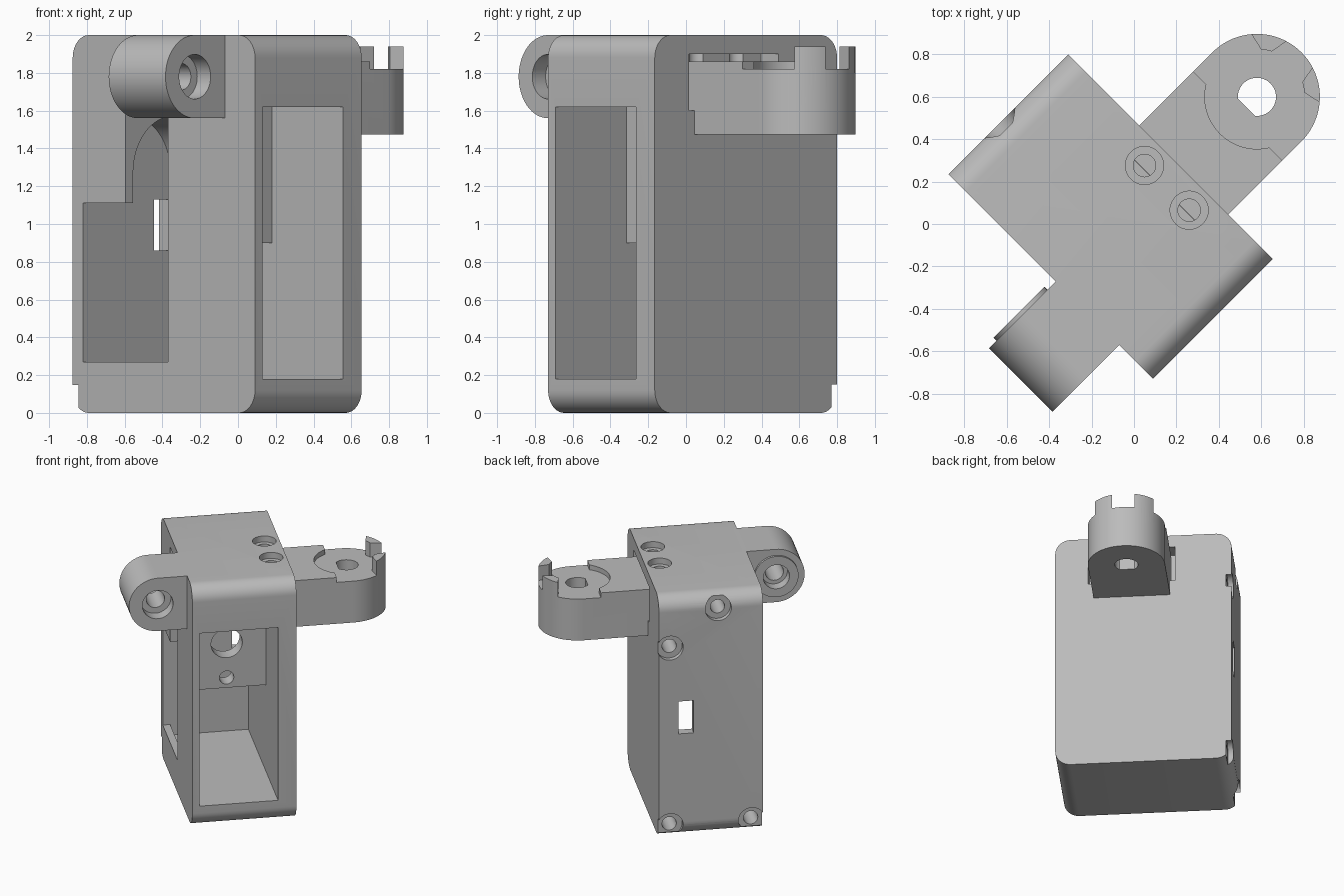
import bpy, bmesh, math
from mathutils import Matrix

if "Cube" in bpy.data.objects:
    bpy.data.objects.remove(bpy.data.objects["Cube"], do_unlink=True)

grey = bpy.data.materials.new("plain_grey")
grey.use_nodes = True
COLOUR = (0.5, 0.5, 0.5, 1)
grey.diffuse_color = COLOUR
grey.node_tree.nodes["Principled BSDF"].inputs["Base Color"].default_value = COLOUR

# Everything is built square to the axes, then turned 45 degrees at the end
PLACE = {"x": lambda p, q, t: (t, p, q),
         "y": lambda p, q, t: (p, t, q),
         "z": lambda p, q, t: (p, q, t)}


def prism(name, profile, axis, a, b):
    """Extrude a closed 2D profile along an axis from a to b."""
    bm = bmesh.new()
    low, high = ([bm.verts.new(PLACE[axis](p, q, t)) for p, q in profile] for t in (a, b))
    n = len(profile)
    bm.faces.new(low)
    bm.faces.new(high)
    for i in range(n):
        j = (i + 1) % n
        bm.faces.new((low[i], low[j], high[j], high[i]))
    bmesh.ops.recalc_face_normals(bm, faces=bm.faces)
    mesh = bpy.data.meshes.new(name)
    bm.to_mesh(mesh)
    bm.free()
    mesh.materials.append(grey)
    obj = bpy.data.objects.new(name, mesh)
    bpy.context.collection.objects.link(obj)
    return obj


def box(x0, x1, y0, y1, z0, z1):
    return prism("box", [(x0, y0), (x1, y0), (x1, y1), (x0, y1)], "z", z0, z1)


def arc(cx, cy, r, start, end, steps):
    return [(cx + r * math.cos(math.radians(start + (end - start) * i / steps)),
             cy + r * math.sin(math.radians(start + (end - start) * i / steps)))
            for i in range(steps + 1)]


def rod(cx, cy, r, axis, a, b):
    return prism("rod", arc(cx, cy, r, 0, 360, 48)[:-1], axis, a, b)


def combine(target, tool, operation="DIFFERENCE"):
    mod = target.modifiers.new("combine", "BOOLEAN")
    mod.operation, mod.solver, mod.object = operation, "EXACT", tool
    tool.hide_render = True
    bpy.context.view_layer.objects.active = target
    bpy.ops.object.modifier_apply(modifier=mod.name)
    bpy.data.objects.remove(tool, do_unlink=True)


# Housing: rounded block
R, Y0, Y1, X0, X1 = 0.12, -0.58, 0.785, -0.4525, 0.346
outline = (arc(Y1 - R, 2 - R, R, 0, 90, 10) + arc(Y0 + R, 2 - R, R, 90, 180, 10)
           + arc(Y0 + R, R, R, 180, 270, 10) + arc(Y1 - R, R, R, 270, 360, 10))
housing = prism("housing", outline, "x", X0, X1)

# Hinge lug with a raised washer face
HX, HZ = -0.678, 1.78
lug = [(-0.43, 2.0)] + arc(HX, HZ, 0.22, 90, 270, 32) + [(-0.43, 1.56)]
combine(housing, prism("lug", lug, "y", -0.355, 0.07), "UNION")
combine(housing, rod(HX, HZ, 0.17, "y", 0.05, 0.09), "UNION")
combine(housing, rod(HX, HZ, 0.07, "y", -0.5, 0.2))
combine(housing, rod(HX, HZ, 0.118, "y", -0.5, -0.255))
combine(housing, rod(HX, HZ, 0.1, "y", 0.0, 0.2))

# Motor cavity: front bay, lower bay, rear bay and arched end
CX0, CX1, AZ = -0.396, 0.205, 1.27
MID = (CX0 + CX1) / 2
combine(housing, box(CX0, CX1, -0.7, -0.05, 0.18, 1.62))
combine(housing, box(CX0, CX1, -0.06, 0.71, 0.18, 0.9))
combine(housing, box(CX0, CX1, 0.07, 0.389, 0.88, 1.62))
arch = [(CX0, 0.85), (CX1, 0.85)] + arc(MID, AZ, (CX1 - CX0) / 2, 0, 180, 32)
combine(housing, prism("arch", arch, "y", 0.38, 0.71))

# Shaft hole and locating hole in the inner mounting plate
combine(housing, rod(MID, AZ, 0.12, "y", -0.1, 0.1))
combine(housing, rod(MID, 0.985, 0.055, "y", -0.1, 0.1))

# Side opening, hinge clearance slot and cable window
combine(housing, box(-0.6, -0.39, 0.0705, 0.707, 0.27, 1.11))
combine(housing, box(-0.458, -0.25, 0.0705, 0.389, 1.09, 1.9))
combine(housing, box(0.08, 0.195, 0.65, 0.9, 0.86, 1.13))

# Counterbored screw holes on the end face, lower two open to the sides
for x, z in ((0.26, 0.1), (-0.365, 0.1), (0.26, 1.58), (-0.11, 1.88)):
    combine(housing, rod(x, z, 0.1, "y", 0.743, 0.9))
    combine(housing, rod(x, z, 0.055, "y", 0.5, 0.9))
for a, b in ((0.26, 0.4), (-0.5, -0.365)):
    combine(housing, box(a, b, 0.743, 0.9, -0.1, 0.115))

# Pocket for the arm and its two clamp screws
combine(housing, box(0.215, 0.4, -0.325, 0.347, 1.6, 1.9))
for y in (0.16, -0.138):
    combine(housing, rod(0.23, y, 0.09, "z", 1.95, 2.1))
    combine(housing, rod(0.23, y, 0.053, "z", 1.7, 2.1))

# Output arm with a round end, recessed seat, gripping claws and a flatted bore
AX, AY, AR = 0.834, 0.014, 0.297
shape = [(0.216, AY + AR), (0.216, AY - AR)] + arc(AX, AY, AR, -90, 90, 40)
arm = prism("output_arm", shape, "z", 1.475, 1.86)
combine(arm, box(0.707, 1.3, -0.5, 0.5, 1.82, 2))
combine(arm, rod(AX, AY, 0.246, "z", 1.82, 2))
for side in (1, -1):
    claw = (arc(AX, AY, AR, side * 17, side * 50, 10)
            + arc(AX, AY, 0.225, side * 40, side * 27, 5))
    combine(arm, prism("claw", claw, "z", 1.8, 1.94), "UNION")
bore = arc(AX, AY, 0.09, -140, 140, 36)
combine(arm, prism("bore", bore, "z", 1.3, 2.1))

# Turn to the final heading and smooth the curved walls
for obj in (housing, arm):
    obj.data.transform(Matrix.Rotation(math.radians(45), 4, "Z"))
    bpy.ops.object.select_all(action="DESELECT")
    obj.select_set(True)
    bpy.context.view_layer.objects.active = obj
    bpy.ops.object.shade_smooth_by_angle(angle=math.radians(30))
